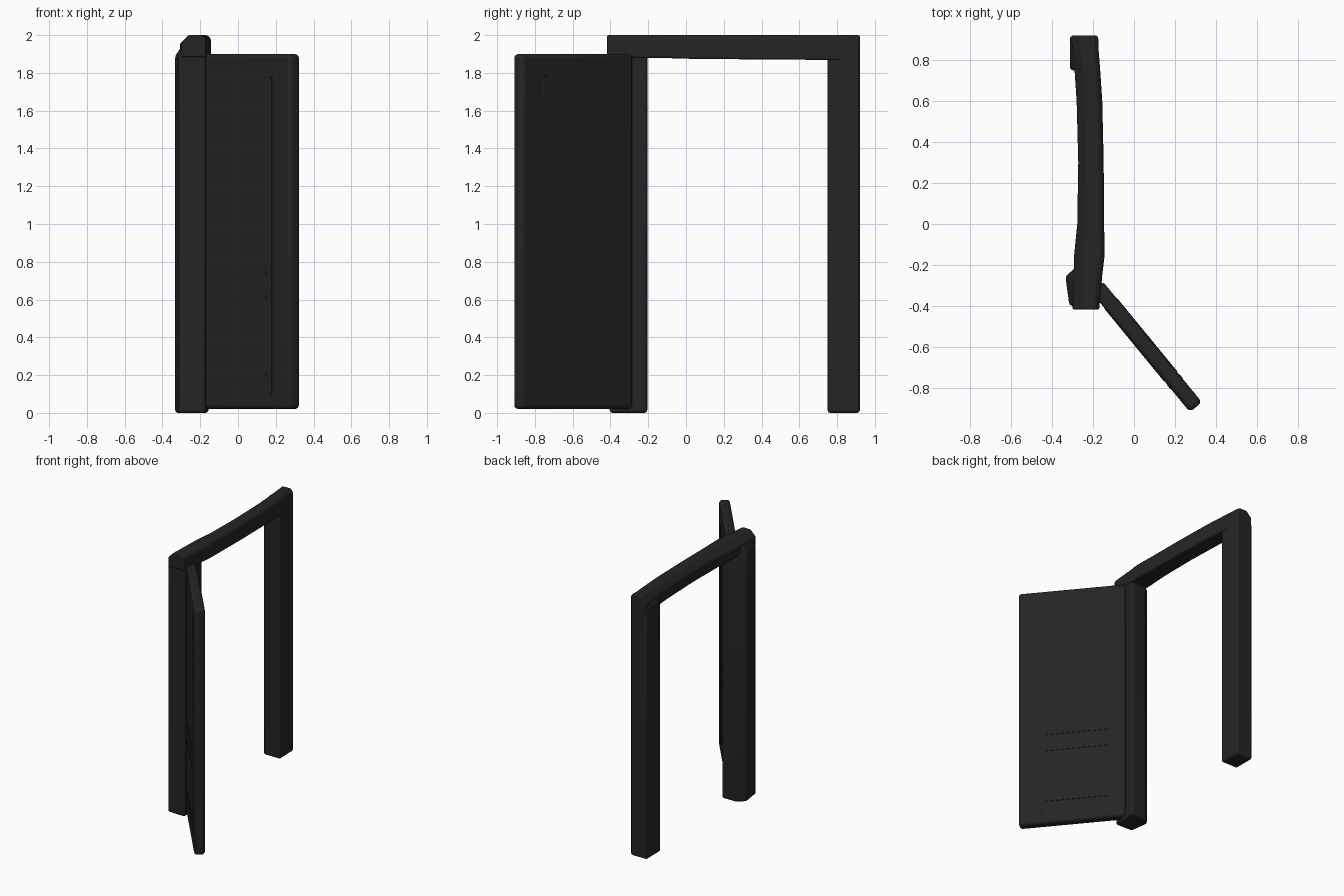
import bpy, bmesh, math
from mathutils import Vector

if "Cube" in bpy.data.objects:
    bpy.data.objects.remove(bpy.data.objects["Cube"])

mat = bpy.data.materials.new("charcoal black")
mat.diffuse_color = (0.018, 0.018, 0.018, 1)
mat.use_nodes = True
mat.node_tree.nodes["Principled BSDF"].inputs["Base Color"].default_value = mat.diffuse_color


def loft(name, rings, bevel, segments=3):
    """Skin a list of equal-length point rings and cap both ends."""
    bm = bmesh.new()
    vs = [[bm.verts.new(p) for p in r] for r in rings]
    n = len(rings[0])
    for a, b in zip(vs, vs[1:]):
        for i in range(n):
            j = (i + 1) % n
            bm.faces.new((a[i], a[j], b[j], b[i]))
    bm.faces.new(vs[0][::-1])
    bm.faces.new(vs[-1])
    bmesh.ops.recalc_face_normals(bm, faces=bm.faces)
    me = bpy.data.meshes.new(name)
    bm.to_mesh(me)
    bm.free()
    ob = bpy.data.objects.new(name, me)
    bpy.context.collection.objects.link(ob)
    me.materials.append(mat)
    if bevel:
        m = ob.modifiers.new("rounding", 'BEVEL')
        m.width, m.segments = bevel, segments
        m.limit_method, m.angle_limit = 'ANGLE', math.radians(25)
    bpy.ops.object.select_all(action='DESELECT')
    ob.select_set(True)
    bpy.context.view_layer.objects.active = ob
    bpy.ops.object.shade_smooth_by_angle(angle=math.radians(40))
    return ob


def level(outline, z):
    return [(x, y, z) for x, y in outline]


# Hinge-side post, turned slightly, with its top sloping into the header
foot = [(-0.335, -0.255), (-0.315, -0.40), (-0.17, -0.405), (-0.155, -0.205), (-0.275, -0.205)]
head = [(-0.27, -0.255), (-0.26, -0.40), (-0.17, -0.405), (-0.155, -0.215), (-0.265, -0.215)]
loft("hinge_post", [level(foot, 0.0), level(foot, 1.89), level(head, 1.985)], 0.016)

# Free-standing post
foot = [(-0.312, 0.75), (-0.17, 0.75), (-0.175, 0.92), (-0.312, 0.92)]
head = [(-0.265, 0.75), (-0.17, 0.75), (-0.175, 0.92), (-0.265, 0.92)]
loft("latch_post", [level(foot, 0.0), level(foot, 1.91), level(head, 1.99)], 0.014)

# Gently bowed header: y, left x, right x, underside z
path = [(-0.418, -0.30, -0.17, 1.885), (-0.25, -0.295, -0.155, 1.88),
        (-0.15, -0.292, -0.143, 1.88), (0.0, -0.277, -0.146, 1.875),
        (0.3, -0.272, -0.148, 1.872), (0.6, -0.28, -0.155, 1.87),
        (0.75, -0.29, -0.165, 1.868), (0.92, -0.308, -0.178, 1.87)]
loft("header", [[(l, y, z), (r, y, z), (r, y, 1.98), (r - 0.02, y, 2.0),
                 (l + 0.045, y, 2.0), (l, y, 1.955)] for y, l, r, z in path], 0.008, 2)

# Door frame of reference: along its width and out of its rear side
hinge, tip = Vector((-0.165, -0.325, 0)), Vector((0.294, -0.884, 0))
along = (tip - hinge).normalized()
out = Vector((-along.y, along.x, 0))
width = (tip - hinge).length


def slab(name, u0, u1, z0, z1, t0, t1, bevel):
    def ring(t):
        return [hinge + along * u + out * t + Vector((0, 0, z))
                for u, z in ((u0, z0), (u1, z0), (u1, z1), (u0, z1))]
    return loft(name, [ring(t0), ring(t1)], bevel)


# Open door leaf
slab("door", -0.03, width + 0.013, 0.02, 1.90, -0.038, 0.038, 0.022)

# Shallow boards and rails on both faces
for side, face in ((-1, "front"), (1, "rear")):
    t0, t1 = sorted((side * 0.03, side * 0.0405))
    slab(face + "_stile", width - 0.16, width - 0.135, 0.10, 1.78, t0, t1, 0.002)
    for i, z in enumerate((0.19, 0.60, 0.73)):
        slab(f"{face}_rail_{i}", 0.08, width - 0.18, z, z + 0.025, t0, t1, 0.002)
